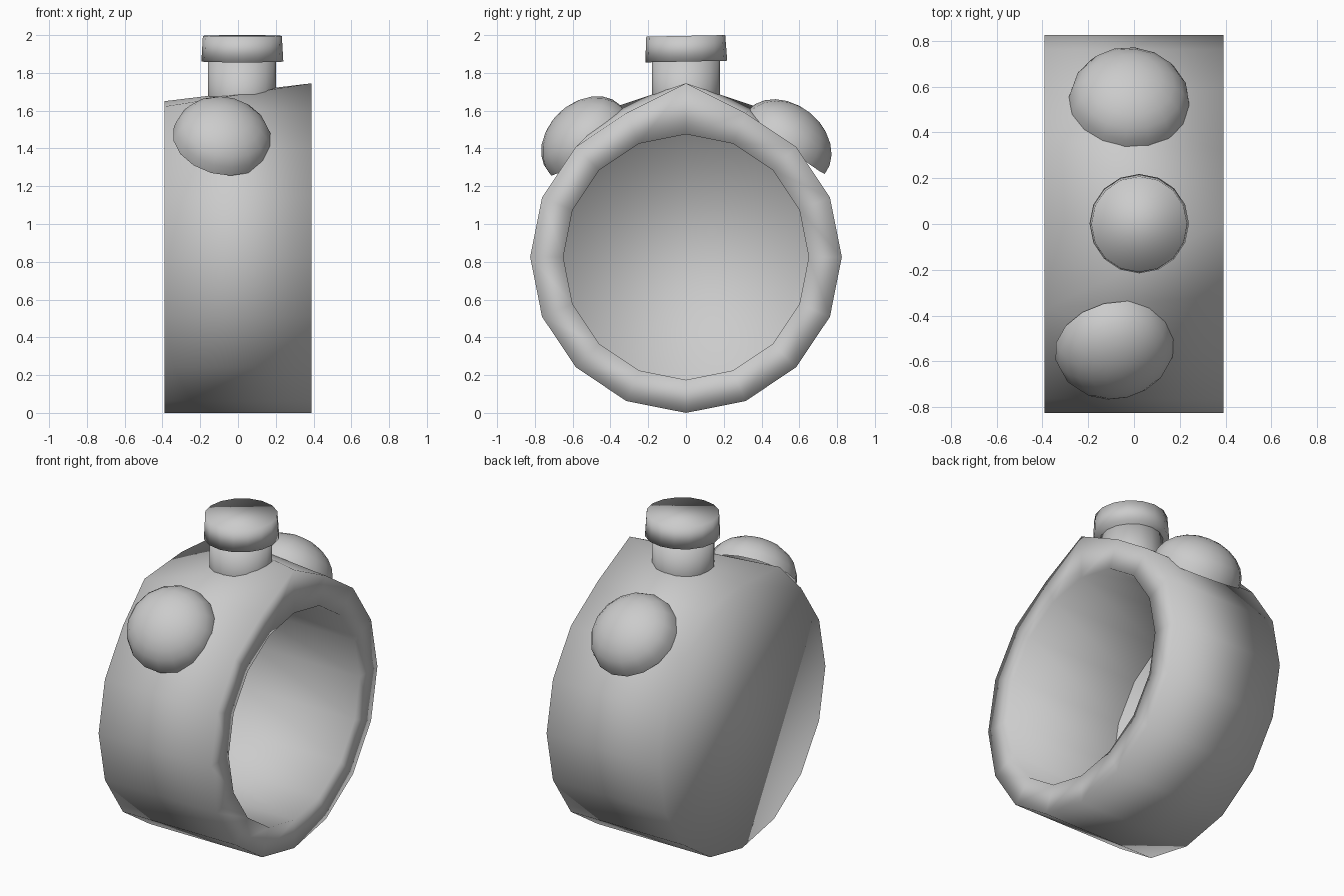
import bpy, bmesh, math
from mathutils import Vector, Matrix

cube = bpy.data.objects.get("Cube")
if cube:
    bpy.data.objects.remove(cube, do_unlink=True)

SIDES = 16
grey = bpy.data.materials.new("plain_grey")
grey.use_nodes = True
COLOUR = (0.6, 0.6, 0.6, 1)
grey.diffuse_color = COLOUR
grey.node_tree.nodes["Principled BSDF"].inputs["Base Color"].default_value = COLOUR


def finish(name, bm, recalc=True):
    """Turn a bmesh into a smooth shaded object."""
    if recalc:
        bmesh.ops.recalc_face_normals(bm, faces=bm.faces)
    for f in bm.faces:
        f.smooth = True
    mesh = bpy.data.meshes.new(name)
    bm.to_mesh(mesh)
    bm.free()
    mesh.materials.append(grey)
    obj = bpy.data.objects.new(name, mesh)
    bpy.context.collection.objects.link(obj)
    return obj


def lathe(bm, profile, place, cap_end=True):
    """Loft rings of (radius, height) through a placement matrix, capping the ends."""
    rings = []
    for r, h in profile:
        ring = []
        for i in range(SIDES):
            a = math.tau * i / SIDES
            ring.append(bm.verts.new(place @ Vector((r * math.cos(a), r * math.sin(a), h))))
        rings.append(ring)
    for lower, upper in zip(rings, rings[1:]):
        for i in range(SIDES):
            j = (i + 1) % SIDES
            bm.faces.new((lower[i], lower[j], upper[j], upper[i]))
    bm.faces.new(rings[0][::-1])
    if cap_end:
        bm.faces.new(rings[-1])


# Drum lying along x, open at +x, its bore running right up to the closed end
bm = bmesh.new()
lie_along_x = Matrix.Translation((0, 0, 0.825)) @ Matrix.Rotation(math.pi / 2, 4, 'Y')
lathe(bm, [(0.825, -0.39), (0.825, 0.39), (0.65, 0.39), (0.65, -0.389)],
      lie_along_x, cap_end=False)

# Peak on the open rim, wide flat shoulders on the closed end, ridges between them
peak = max((v for v in bm.verts if v.co.x > 0), key=lambda v: v.co.z)
peak.co.z = 1.745
for v in bm.verts:
    if v.co.x < -0.38 and 1.5 < v.co.z < 1.63:
        v.co.y = math.copysign(0.37, v.co.y)
        v.co.z = 1.622
        roof = next(f for f in v.link_faces if peak in f.verts)
        bmesh.utils.face_split(roof, peak, v)
finish("drum_body", bm)

# Neck and wider, slightly tilted cap on top
bm = bmesh.new()
lathe(bm, [(0.18, 1.5), (0.18, 1.88)], Matrix.Translation((0.02, 0, 0)))
finish("neck", bm)
bm = bmesh.new()
tilt = Matrix.Rotation(0.02, 4, 'X')
lathe(bm, [(0.217, -0.07), (0.209, 0.066)], Matrix.Translation((0.023, 0, 1.93)) @ tilt)
finish("neck_cap", bm)


# Domes on the front and back shoulders
def dome(name, centre, normal):
    bm = bmesh.new()
    bmesh.ops.create_uvsphere(bm, u_segments=SIDES, v_segments=12, radius=0.265)
    bmesh.ops.delete(bm, geom=[v for v in bm.verts if v.co.z < -0.001], context='VERTS')
    turn = Vector(normal).to_track_quat('Z', 'Y').to_matrix().to_4x4()
    squash = Matrix.Diagonal((1, 1, 0.76, 1))
    bm.transform(Matrix.Translation(centre) @ turn @ squash)
    finish(name, bm, recalc=False)


dome("front_dome", (-0.085, -0.53, 1.442), (0.17, -0.69, 0.72))
dome("back_dome", (-0.02, 0.53, 1.432), (0.06, 0.63, 0.78))
